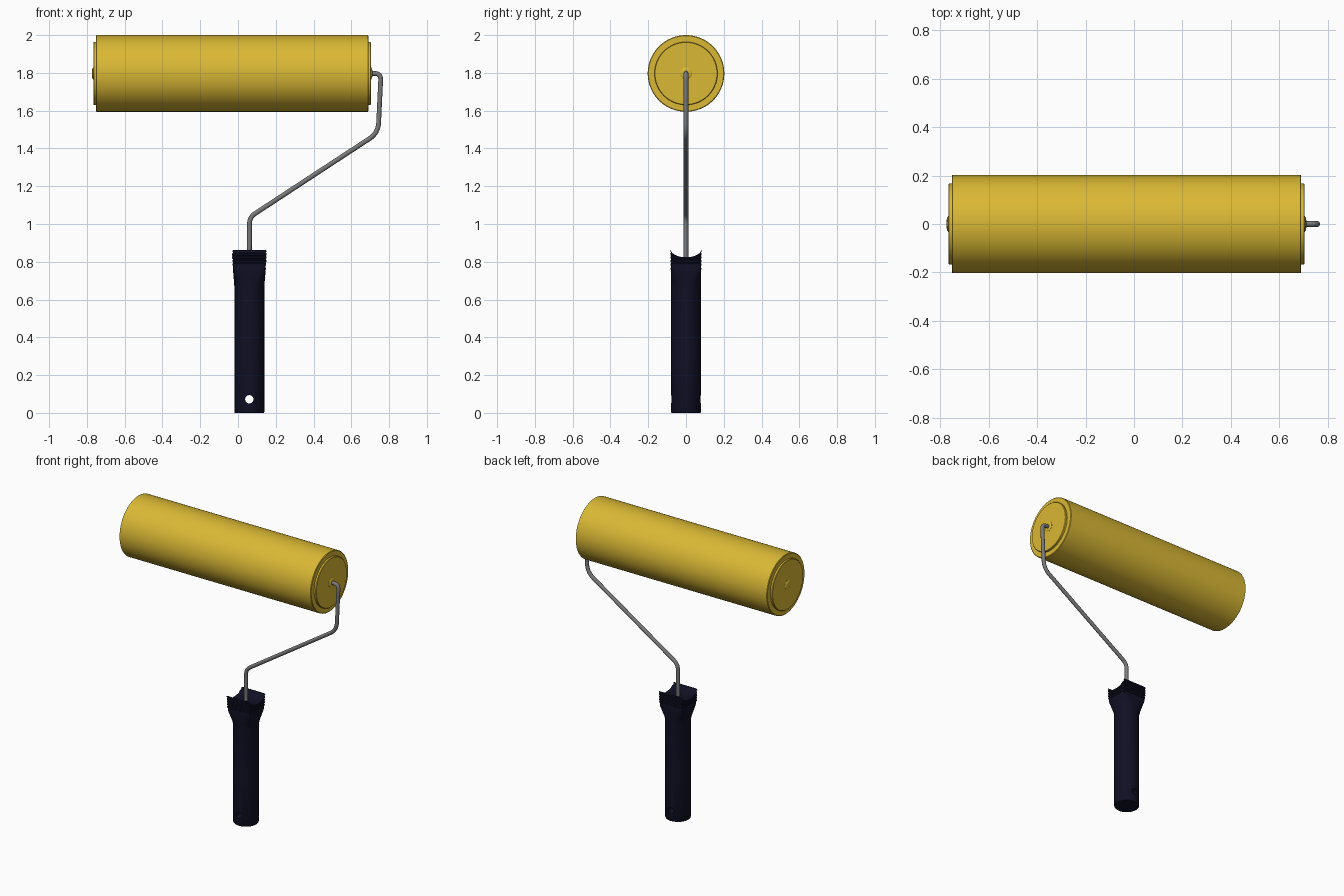
import bpy, bmesh, math
from mathutils import Vector, Matrix

if "Cube" in bpy.data.objects:
    bpy.data.objects.remove(bpy.data.objects["Cube"])

AXIS_Z = 1.797   # roller axis height
GRIP_X = 0.06    # handle centre line


def material(name, rgb):
    m = bpy.data.materials.new(name)
    m.diffuse_color = (*rgb, 1)
    m.use_nodes = True
    m.node_tree.nodes["Principled BSDF"].inputs["Base Color"].default_value = m.diffuse_color
    return m


YELLOW = material("yellow", (0.70, 0.48, 0.035))
STEEL = material("steel grey", (0.19, 0.19, 0.19))
NAVY = material("dark navy", (0.005, 0.005, 0.018))


def loft(name, rings, mat):
    """Skin closed rings of points and cap both ends."""
    bm = bmesh.new()
    vs = [[bm.verts.new(p) for p in r] for r in rings]
    n = len(vs[0])
    for a, b in zip(vs, vs[1:]):
        for i in range(n):
            j = (i + 1) % n
            bm.faces.new((a[i], a[j], b[j], b[i]))
    bm.faces.new(vs[0])
    bm.faces.new(vs[-1])
    bmesh.ops.recalc_face_normals(bm, faces=bm.faces)
    me = bpy.data.meshes.new(name)
    bm.to_mesh(me)
    bm.free()
    ob = bpy.data.objects.new(name, me)
    bpy.context.collection.objects.link(ob)
    if mat:
        me.materials.append(mat)
    return ob


def activate(ob):
    bpy.ops.object.select_all(action='DESELECT')
    ob.select_set(True)
    bpy.context.view_layer.objects.active = ob


def smooth(ob, deg=30):
    activate(ob)
    bpy.ops.object.shade_smooth_by_angle(angle=math.radians(deg))


def lathe_x(name, profile, mat, n=64):
    """Revolve (x, radius) pairs about the roller axis."""
    t = [2 * math.pi * i / n for i in range(n)]
    ob = loft(name, [[(x, r * math.cos(a), AXIS_Z + r * math.sin(a)) for a in t]
                     for x, r in profile], mat)
    smooth(ob)


def cut(ob, name, matrix):
    """Subtract a transformed unit cylinder."""
    t = [2 * math.pi * i / 48 for i in range(48)]
    c = loft(name, [[matrix @ Vector((math.cos(a), math.sin(a), z)) for a in t]
                    for z in (-1, 1)], None)
    c.hide_render = True
    mod = ob.modifiers.new("cut", 'BOOLEAN')
    mod.operation, mod.solver, mod.object = 'DIFFERENCE', 'EXACT', c
    activate(ob)
    bpy.ops.object.modifier_apply(modifier=mod.name)
    bpy.data.objects.remove(c)


# Roller sleeve, end caps and hubs
lathe_x("roller_sleeve", [(-0.752, 0.199), (-0.749, 0.203), (0.687, 0.203), (0.690, 0.199)], YELLOW)
for side, edge, sgn in (("left", -0.752, -1), ("right", 0.690, 1)):
    lathe_x(side + "_end_cap", [(edge - sgn * 0.02, 0.167), (edge + sgn * 0.011, 0.167),
                                (edge + sgn * 0.014, 0.164)], YELLOW)
    lathe_x(side + "_hub", [(edge, 0.032), (edge + sgn * 0.015, 0.032), (edge + sgn * 0.019, 0.026),
                            (edge + sgn * 0.021, 0.017)], YELLOW, 32)

# Bent wire frame with rounded corners
corners = [((0.757, AXIS_Z), 0.034), ((0.742, 1.482), 0.055), ((0.061, 1.036), 0.036)]
start, end = Vector((0.66, AXIS_Z)), Vector((GRIP_X, 0.78))
stops = [start] + [Vector(c) for c, _ in corners] + [end]
path = [start]
for i, (_, d) in enumerate(corners, 1):
    p = stops[i]
    a = p + (stops[i - 1] - p).normalized() * d
    b = p + (stops[i + 1] - p).normalized() * d
    for k in range(9):
        u = k / 8
        path.append(a * (1 - u) ** 2 + p * 2 * u * (1 - u) + b * u * u)
path.append(end)
rings = []
for i, p in enumerate(path):
    d = (path[min(i + 1, len(path) - 1)] - path[max(i - 1, 0)]).normalized()
    nrm = Vector((-d.y, d.x))
    ring = []
    for k in range(16):
        a = 2 * math.pi * k / 16
        q = p + nrm * 0.0125 * math.cos(a)
        ring.append((q.x, 0.0125 * math.sin(a), q.y))
    rings.append(ring)
smooth(loft("wire_frame", rings, STEEL), 40)


# Handle: round grip blending into a flared, ribbed, square collar
def section(z, hx, hy, n):
    pts = []
    for i in range(64):
        a = 2 * math.pi * i / 64
        c, s = math.cos(a), math.sin(a)
        k = (abs(c) ** n + abs(s) ** n) ** (-1 / n)
        pts.append((GRIP_X + hx * c * k, hy * s * k, z))
    return pts


levels = [(0, 0.077, 0.077, 2), (0.004, 0.079, 0.079, 2), (0.3, 0.079, 0.079, 2),
          (0.665, 0.079, 0.079, 2), (0.69, 0.081, 0.079, 2.4), (0.715, 0.083, 0.080, 3.5),
          (0.74, 0.085, 0.080, 6), (0.765, 0.0875, 0.081, 14)]
for i in range(5):
    z = 0.775 + i * 0.018
    w = 0.0885 + i * 0.001
    levels += [(z, w - 0.003, 0.079, 20), (z + 0.004, w - 0.003, 0.079, 20),
               (z + 0.006, w, 0.082, 20), (z + 0.015, w + 0.0005, 0.082, 20)]
handle = loft("handle", [section(*l) for l in levels], NAVY)

# Saddle-shaped top and hanging hole
cut(handle, "saddle_cutter", Matrix.Translation((GRIP_X, 0, 0.864))
    @ Matrix.Rotation(math.pi / 2, 4, 'Y') @ Matrix.Diagonal((0.04, 0.08, 0.2, 1)))
cut(handle, "hole_cutter", Matrix.Translation((GRIP_X, 0, 0.072))
    @ Matrix.Rotation(math.pi / 2, 4, 'X') @ Matrix.Diagonal((0.022, 0.022, 0.2, 1)))
smooth(handle)
